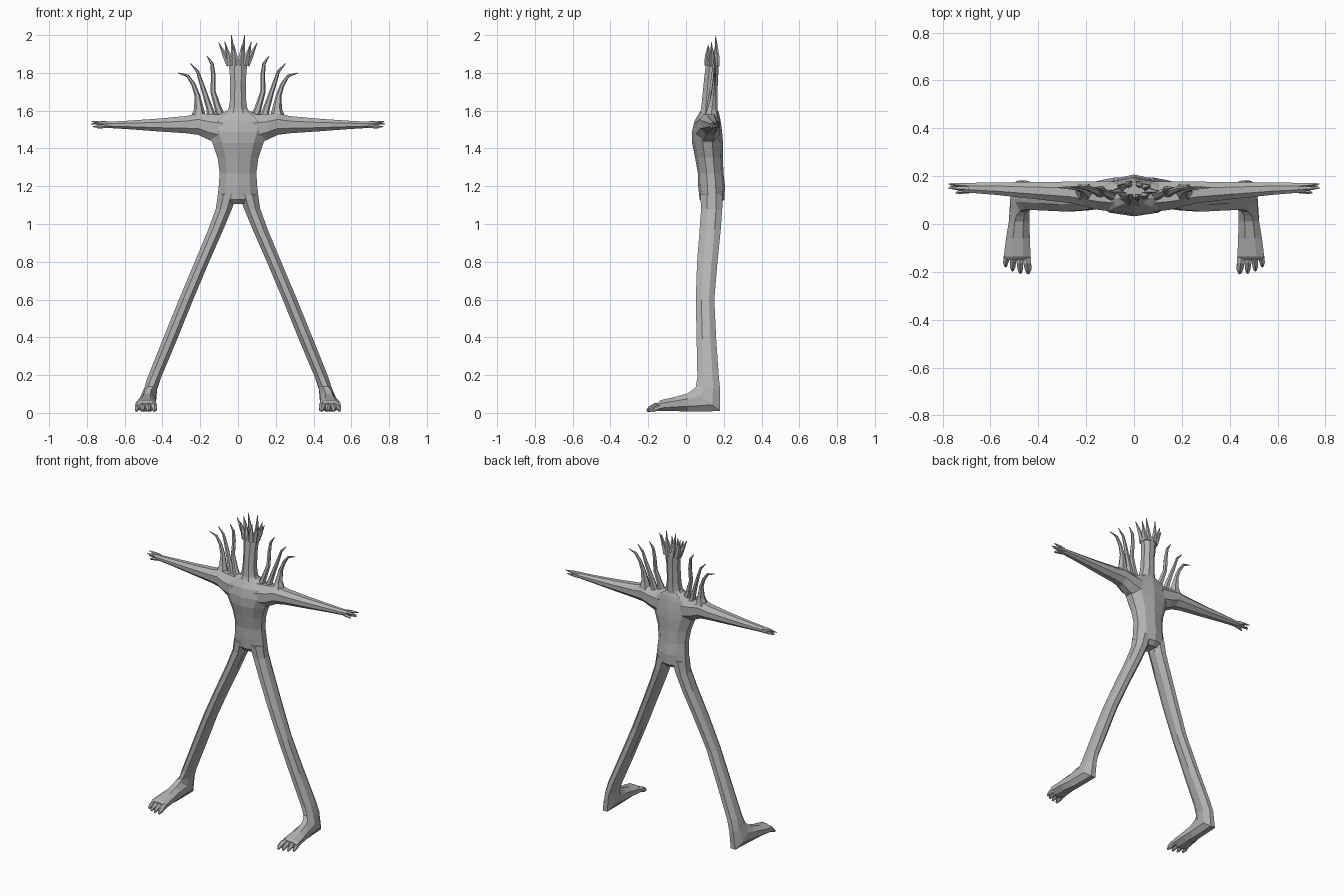
import bpy, bmesh, math
from mathutils import Vector

skin = bpy.data.materials.new("grey skin")
skin.diffuse_color = (0.45, 0.45, 0.45, 1)


def loft(name, rings, n=8):
    """Skin closed rings of (centre, half axis u, half axis v); both ends capped."""
    bm = bmesh.new()
    loops = []
    for c, u, v in rings:
        loops.append([bm.verts.new(Vector(c) + Vector(u) * math.cos(a) + Vector(v) * math.sin(a))
                      for a in ((i + 0.5) * math.tau / n for i in range(n))])
    for a, b in zip(loops, loops[1:]):
        for i in range(n):
            j = (i + 1) % n
            bm.faces.new((a[i], a[j], b[j], b[i]))
    bm.faces.new(loops[0][::-1])
    bm.faces.new(loops[-1])
    bmesh.ops.recalc_face_normals(bm, faces=bm.faces)
    me = bpy.data.meshes.new(name)
    bm.to_mesh(me)
    bm.free()
    me.materials.append(skin)
    ob = bpy.data.objects.new(name, me)
    bpy.context.collection.objects.link(ob)
    return ob


def tube(name, pts, radii, n=6, side=(0, 1, 0), flat=1.0):
    """Tapering tube along a path; flat scales it along the side direction."""
    pts = [Vector(p) for p in pts]
    rings = []
    for i, p in enumerate(pts):
        t = (pts[min(i + 1, len(pts) - 1)] - pts[max(i - 1, 0)]).normalized()
        s = Vector(side)
        s = (s - t * s.dot(t)).normalized()
        rings.append((p, s * radii[i] * flat, t.cross(s) * radii[i]))
    return loft(name, rings, n)


def column(name, rows, n=8):
    """Horizontal rings from (x, half width, y front, y back, z)."""
    k = 1 / math.cos(math.pi / n)
    return loft(name, [((x, (f + b) / 2, z), (w * k, 0, 0), (0, (b - f) / 2 * k, 0))
                       for x, w, f, b, z in rows], n)


# Torso
column("torso", [
    (0, 0.075, 0.10, 0.175, 1.105), (0, 0.11, 0.075, 0.20, 1.13), (0, 0.102, 0.068, 0.203, 1.20),
    (0, 0.097, 0.066, 0.195, 1.27), (0, 0.108, 0.052, 0.192, 1.35), (0, 0.135, 0.036, 0.192, 1.43),
    (0, 0.165, 0.036, 0.187, 1.49), (0, 0.165, 0.048, 0.18, 1.545), (0, 0.115, 0.065, 0.175, 1.575),
    (0, 0.06, 0.08, 0.168, 1.60)], 10)

# Head stalk
column("head_stalk", [
    (0, 0.075, 0.07, 0.168, 1.575), (0, 0.05, 0.08, 0.166, 1.61), (0, 0.042, 0.085, 0.166, 1.66),
    (0, 0.041, 0.095, 0.169, 1.76), (0, 0.048, 0.104, 0.174, 1.84), (0, 0.053, 0.106, 0.176, 1.87)])

for s, label in ((-1, "left"), (1, "right")):
    # Crown spikes: (base x, base y, tip x, tip y, tip z)
    for i, (bx, by, tx, ty, tz) in enumerate([
            (0.018, 0.165, 0.035, 0.157, 2.0), (0.04, 0.155, 0.07, 0.16, 1.965),
            (0.045, 0.138, 0.102, 0.135, 1.96), (0.038, 0.12, 0.062, 0.12, 1.94),
            (0.014, 0.114, 0.022, 0.118, 1.95)]):
        tube(f"crown_spike_{label}_{i}",
             [(s * bx, by, 1.84), (s * (bx * 0.6 + tx * 0.4), by, 1.89), (s * tx, ty, tz)],
             [0.017, 0.014, 0.0015], 5)

    # Curling shoulder tendrils
    for i, (path, r) in enumerate([
            ([(0.085, 0.12, 1.55), (0.108, 0.125, 1.62), (0.132, 0.135, 1.70), (0.131, 0.145, 1.79),
              (0.138, 0.15, 1.85), (0.165, 0.152, 1.89)], (0.026, 0.018, 0.014, 0.012, 0.009, 0.002)),
            ([(0.135, 0.13, 1.55), (0.150, 0.135, 1.61), (0.172, 0.142, 1.68), (0.195, 0.15, 1.75),
              (0.215, 0.152, 1.81), (0.252, 0.152, 1.85)], (0.026, 0.018, 0.014, 0.011, 0.008, 0.002)),
            ([(0.21, 0.13, 1.54), (0.207, 0.137, 1.61), (0.215, 0.145, 1.68), (0.236, 0.15, 1.74),
              (0.267, 0.152, 1.785), (0.318, 0.152, 1.80)], (0.05, 0.026, 0.015, 0.011, 0.008, 0.002))]):
        tube(f"shoulder_tendril_{label}_{i}", [(s * x, y, z) for x, y, z in path], r)

    # Arm: (x, y front, y back, z low, z high)
    loft(f"arm_{label}", [((s * x, (f + b) / 2, (lo + hi) / 2), (0, (b - f) / 1.85, 0),
                           (0, 0, (hi - lo) / 1.85)) for x, f, b, lo, hi in [
        (0.08, 0.05, 0.178, 1.42, 1.58), (0.155, 0.06, 0.178, 1.445, 1.582),
        (0.21, 0.075, 0.178, 1.472, 1.588), (0.27, 0.088, 0.177, 1.48, 1.572),
        (0.42, 0.105, 0.175, 1.49, 1.558), (0.58, 0.122, 0.174, 1.502, 1.547),
        (0.68, 0.13, 0.172, 1.508, 1.542), (0.715, 0.132, 0.172, 1.511, 1.541)]])

    # Fingers: (base y, base z, tip x, tip y, tip z)
    for i, (by, bz, tx, ty, tz) in enumerate([
            (0.162, 0.533, 0.775, 0.168, 0.542), (0.162, 0.519, 0.77, 0.158, 0.515),
            (0.148, 0.534, 0.778, 0.150, 0.53), (0.139, 0.52, 0.745, 0.13, 0.508)]):
        tube(f"finger_{label}_{i}",
             [(s * 0.69, by, 1 + bz), (s * 0.73, (by + ty) / 2, 1 + (bz + tz) / 2), (s * tx, ty, 1 + tz)],
             [0.011, 0.009, 0.002], 5)

    # Leg bending into foot: (x, y, z, half width, half depth, tilt in degrees)
    rows = [(0.055, 0.135, 1.16, 0.05, 0.06, 0), (0.075, 0.136, 1.08, 0.043, 0.056, 0),
            (0.118, 0.128, 0.97, 0.04, 0.056, 0), (0.195, 0.112, 0.79, 0.038, 0.054, 0),
            (0.275, 0.101, 0.60, 0.038, 0.049, 0), (0.36, 0.108, 0.39, 0.038, 0.052, 0),
            (0.442, 0.117, 0.19, 0.036, 0.057, 0), (0.462, 0.117, 0.13, 0.034, 0.065, -8),
            (0.475, 0.108, 0.066, 0.04, 0.092, -38), (0.48, 0.01, 0.055, 0.043, 0.049, -90),
            (0.485, -0.06, 0.047, 0.05, 0.037, -90), (0.488, -0.135, 0.038, 0.056, 0.029, -90),
            (0.489, -0.15, 0.032, 0.05, 0.02, -90)]
    rings = []
    for x, y, z, w, d, tilt in rows:
        a = math.radians(tilt)
        rings.append(((s * x, y, z), (w * 1.08, 0, 0),
                      (0, d * 1.08 * math.cos(a), d * 1.08 * math.sin(a))))
    loft(f"leg_{label}", rings)

    # Toes: (base x, tip x, tip y, radius)
    for i, (bx, tx, ty, r) in enumerate([
            (0.450, 0.442, -0.207, 0.019), (0.478, 0.475, -0.205, 0.016),
            (0.503, 0.507, -0.195, 0.016), (0.526, 0.536, -0.178, 0.015)]):
        tube(f"toe_{label}_{i}", [(s * bx, -0.12, 0.036), (s * (bx + tx) / 2, ty + 0.045, 0.034),
                                  (s * tx, ty + 0.018, 0.021), (s * tx, ty, 0.01)],
             [r, r, r * 0.8, 0.006], 6, (1, 0, 0))
